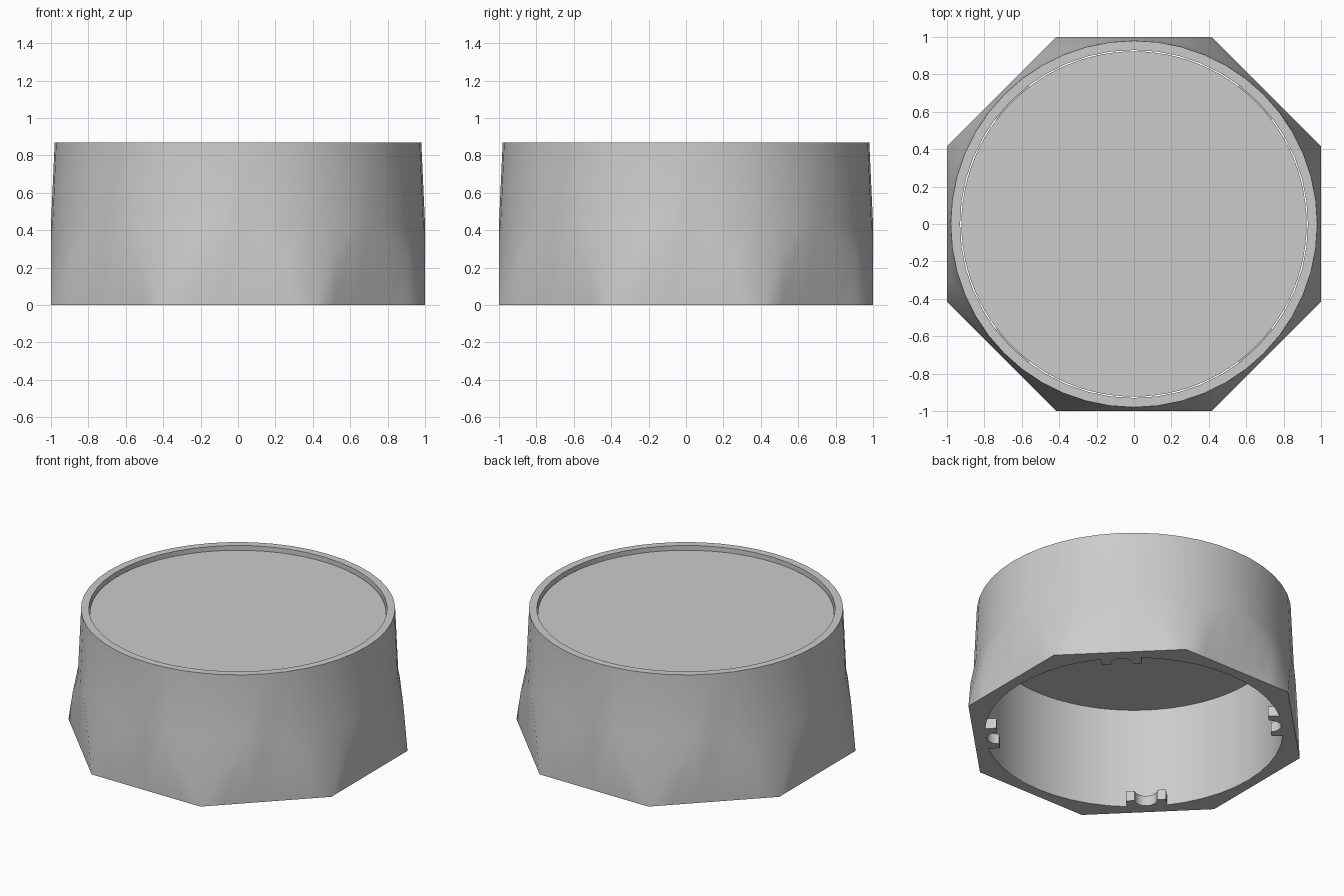
import bpy, bmesh
from math import radians, cos, sin, pi
from mathutils import Matrix, Vector

cube = bpy.data.objects.get("Cube")
if cube:
    bpy.data.objects.remove(cube)

SEGS = 48
HEIGHT, SHOULDER = 0.87, 0.43      # full height, top of the flat facets
TOP_R, INNER_R = 0.98, 0.93
CORNER_R = 1 / cos(pi / 8)         # octagon corner radius for apothem 1

grey = bpy.data.materials.new("light_grey")
grey.use_nodes = True
grey.diffuse_color = (0.6, 0.6, 0.6, 1)
grey.node_tree.nodes["Principled BSDF"].inputs["Base Color"].default_value = grey.diffuse_color


def finish(bm, name):
    """Turn a bmesh into a shaded object."""
    bmesh.ops.recalc_face_normals(bm, faces=bm.faces)
    mesh = bpy.data.meshes.new(name)
    bm.to_mesh(mesh)
    bm.free()
    mesh.materials.append(grey)
    obj = bpy.data.objects.new(name, mesh)
    bpy.context.collection.objects.link(obj)
    bpy.ops.object.select_all(action='DESELECT')
    obj.select_set(True)
    bpy.context.view_layer.objects.active = obj
    bpy.ops.object.shade_smooth_by_angle(angle=radians(30))
    return obj


# Hollow shell: octagonal foot whose corners blend into a round rim
def column(angle):
    off = (angle + pi / 8) % (pi / 4) - pi / 8
    foot_r = 1 / cos(off)
    arch_z = SHOULDER * (CORNER_R - foot_r) / (CORNER_R - 1)
    section = [(foot_r, 0), (foot_r, arch_z), (1, SHOULDER),
               (TOP_R, HEIGHT), (INNER_R, HEIGHT), (INNER_R, 0)]
    return [(r * cos(angle), r * sin(angle), z) for r, z in section]


bm = bmesh.new()
cols = [[bm.verts.new(p) for p in column(2 * pi * k / SEGS)] for k in range(SEGS)]
for k, a in enumerate(cols):
    b = cols[(k + 1) % SEGS]
    for i in range(len(a)):
        j = (i + 1) % len(a)
        bm.faces.new((a[i], b[i], b[j], a[j]))
bmesh.ops.remove_doubles(bm, verts=bm.verts, dist=0.0005)
finish(bm, "shell")

# Loose disc set just below the rim
DISC_TOP, DISC_BOTTOM = 0.84, 0.69
bm = bmesh.new()
bmesh.ops.create_cone(bm, cap_ends=True, segments=96, radius1=0.923, radius2=0.923,
                      depth=DISC_TOP - DISC_BOTTOM,
                      matrix=Matrix.Translation((0, 0, (DISC_TOP + DISC_BOTTOM) / 2)))
finish(bm, "top_disc")

# Four notched clips inside the foot, on the diagonal sides
CLIP_IN, CLIP_OUT, HALF, NOTCH = 0.85, 0.945, 0.125, 0.07
outline = [(CLIP_OUT, -HALF), (CLIP_IN, -HALF)]
outline += [(CLIP_IN + NOTCH * sin(pi * i / 12), -NOTCH * cos(pi * i / 12)) for i in range(13)]
outline += [(CLIP_IN, HALF), (CLIP_OUT, HALF)]
for n, side in enumerate(("back_left", "back_right", "front_right", "front_left")):
    bm = bmesh.new()
    face = bm.faces.new([bm.verts.new((x, y, 0)) for x, y in outline])
    top = bmesh.ops.extrude_face_region(bm, geom=[face])["geom"]
    bmesh.ops.translate(bm, vec=Vector((0, 0, 0.07)),
                        verts=[v for v in top if isinstance(v, bmesh.types.BMVert)])
    bmesh.ops.rotate(bm, verts=bm.verts, cent=(0, 0, 0),
                     matrix=Matrix.Rotation(pi / 4 + n * pi / 2, 3, 'Z'))
    finish(bm, side + "_clip")
